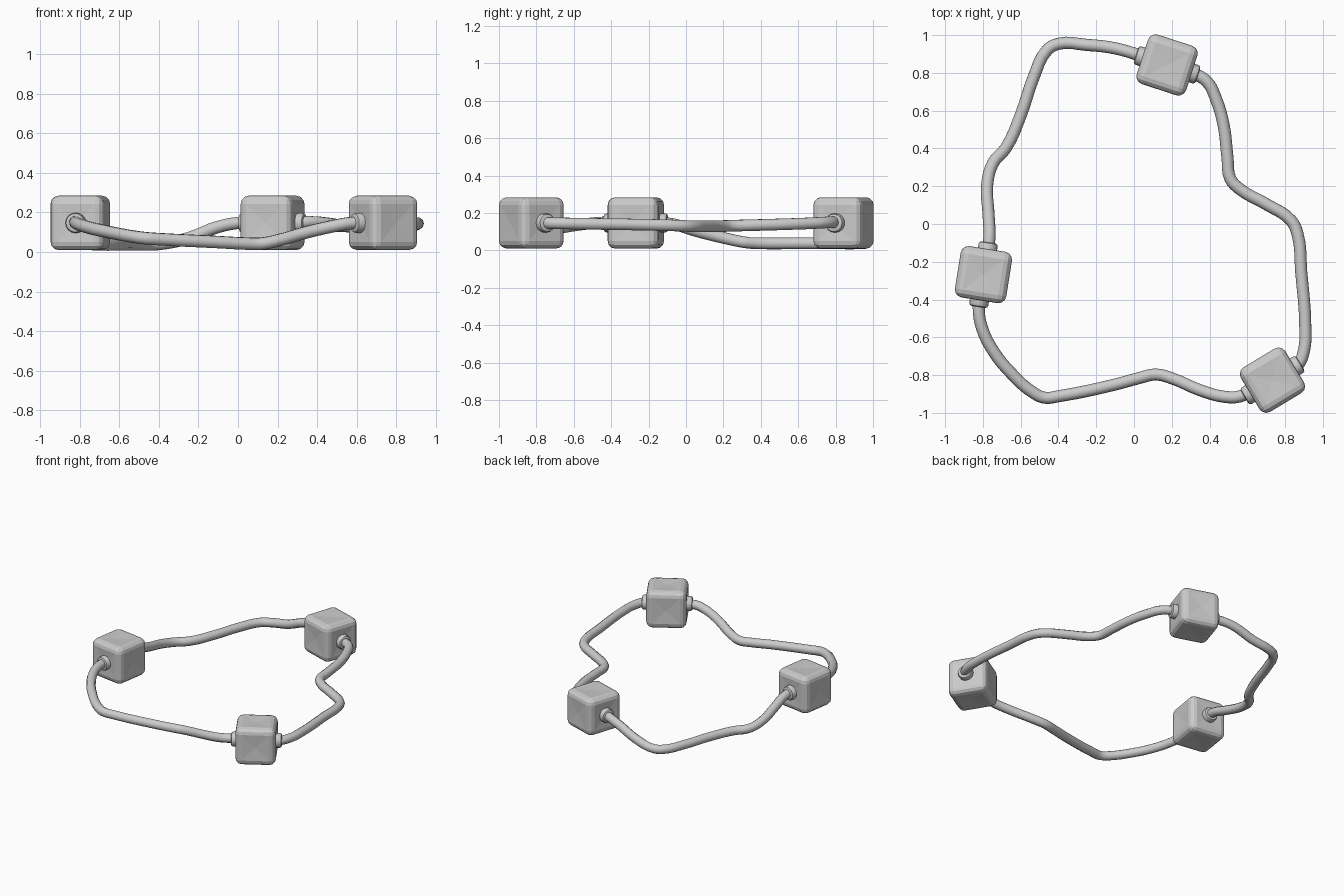
import bpy, bmesh
from math import radians, cos, sin, pi
from mathutils import Matrix, Vector

if "Cube" in bpy.data.objects:
    bpy.data.objects.remove(bpy.data.objects["Cube"])

BEAD = 0.275
MID_Z = 0.147


def finish(bm, name):
    mesh = bpy.data.meshes.new(name)
    bmesh.ops.recalc_face_normals(bm, faces=bm.faces)
    bm.to_mesh(mesh)
    bm.free()
    ob = bpy.data.objects.new(name, mesh)
    bpy.context.collection.objects.link(ob)
    return ob


def smooth(ob, angle):
    bpy.ops.object.select_all(action='DESELECT')
    ob.select_set(True)
    bpy.context.view_layer.objects.active = ob
    bpy.ops.object.shade_smooth_by_angle(angle=radians(angle))


def bead(name, x, y, turn):
    # rounded cube with slightly hollow, hand-cut faces
    bm = bmesh.new()
    bmesh.ops.create_cube(bm, size=BEAD)
    bmesh.ops.bevel(bm, geom=bm.edges[:], offset=0.042, segments=3,
                    profile=0.5, affect='EDGES')
    big = [f for f in bm.faces if f.calc_area() > 0.02]
    bmesh.ops.poke(bm, faces=big, offset=-0.006)
    ob = finish(bm, name)
    ob.location = (x, y, MID_Z)
    ob.rotation_euler.z = radians(turn)


def collar(name, x, y, angle):
    # rounded ring where the cord leaves the bead
    a = radians(angle)
    d = Vector((cos(a), sin(a), 0))
    bm = bmesh.new()
    bmesh.ops.create_cone(bm, cap_ends=True, segments=16, radius1=0.051,
                          radius2=0.051, depth=0.07)
    rim = [e for e in bm.edges if all(v.co.z > 0 for v in e.verts)]
    bmesh.ops.bevel(bm, geom=rim, offset=0.014, segments=2, profile=0.5,
                    affect='EDGES')
    m = d.to_track_quat('Z', 'Y').to_matrix().to_4x4()
    m.translation = Vector((x, y, MID_Z)) + d * (BEAD / 2)
    bmesh.ops.transform(bm, matrix=m, verts=bm.verts)
    smooth(finish(bm, name), 40)


# beads: name, centre, turn, direction of the hole
for name, x, y, turn, hole in (("left_bead", -0.797, -0.268, -9, 81),
                               ("back_bead", 0.175, 0.842, -18, -18),
                               ("right_bead", 0.733, -0.827, 31, 31)):
    bead(name, x, y, turn)
    collar(name + "_collar_a", x, y, hole)
    collar(name + "_collar_b", x, y, hole + 180)

# closed cord running through all the beads
path = [
    (0.175, 0.842, 0.15), (0.03, 0.893, 0.15), (-0.1, 0.93, 0.127),
    (-0.25, 0.948, 0.07), (-0.4, 0.954, 0.04), (-0.46, 0.92, 0.038),
    (-0.53, 0.78, 0.038), (-0.6, 0.575, 0.038), (-0.68, 0.40, 0.038),
    (-0.745, 0.325, 0.042), (-0.777, 0.21, 0.065), (-0.77, 0.05, 0.105),
    (-0.766, -0.08, 0.143), (-0.797, -0.268, 0.15), (-0.822, -0.44, 0.15),
    (-0.805, -0.55, 0.14), (-0.74, -0.68, 0.12), (-0.65, -0.79, 0.1),
    (-0.53, -0.895, 0.078), (-0.47, -0.92, 0.07), (-0.4, -0.912, 0.065),
    (-0.1, -0.85, 0.05), (0.03, -0.815, 0.043), (0.115, -0.797, 0.042),
    (0.2, -0.817, 0.058), (0.35, -0.88, 0.1), (0.48, -0.915, 0.13),
    (0.56, -0.913, 0.145), (0.733, -0.827, 0.147), (0.865, -0.75, 0.147),
    (0.9, -0.67, 0.145), (0.907, -0.55, 0.143), (0.885, -0.25, 0.138),
    (0.865, -0.05, 0.133), (0.83, 0.02, 0.13), (0.7, 0.105, 0.13),
    (0.56, 0.185, 0.13), (0.51, 0.24, 0.132), (0.495, 0.35, 0.135),
    (0.475, 0.52, 0.14), (0.435, 0.66, 0.145), (0.385, 0.755, 0.15),
    (0.31, 0.798, 0.15),
]
curve = bpy.data.curves.new("cord", 'CURVE')
curve.dimensions = '3D'
curve.bevel_depth = 0.032
curve.bevel_resolution = 3
curve.resolution_u = 4
spline = curve.splines.new('BEZIER')
spline.bezier_points.add(len(path) - 1)
for p, co in zip(spline.bezier_points, path):
    p.co = co
    p.handle_left_type = p.handle_right_type = 'AUTO'
spline.use_cyclic_u = True
cord = bpy.data.objects.new("cord", curve)
bpy.context.collection.objects.link(cord)
